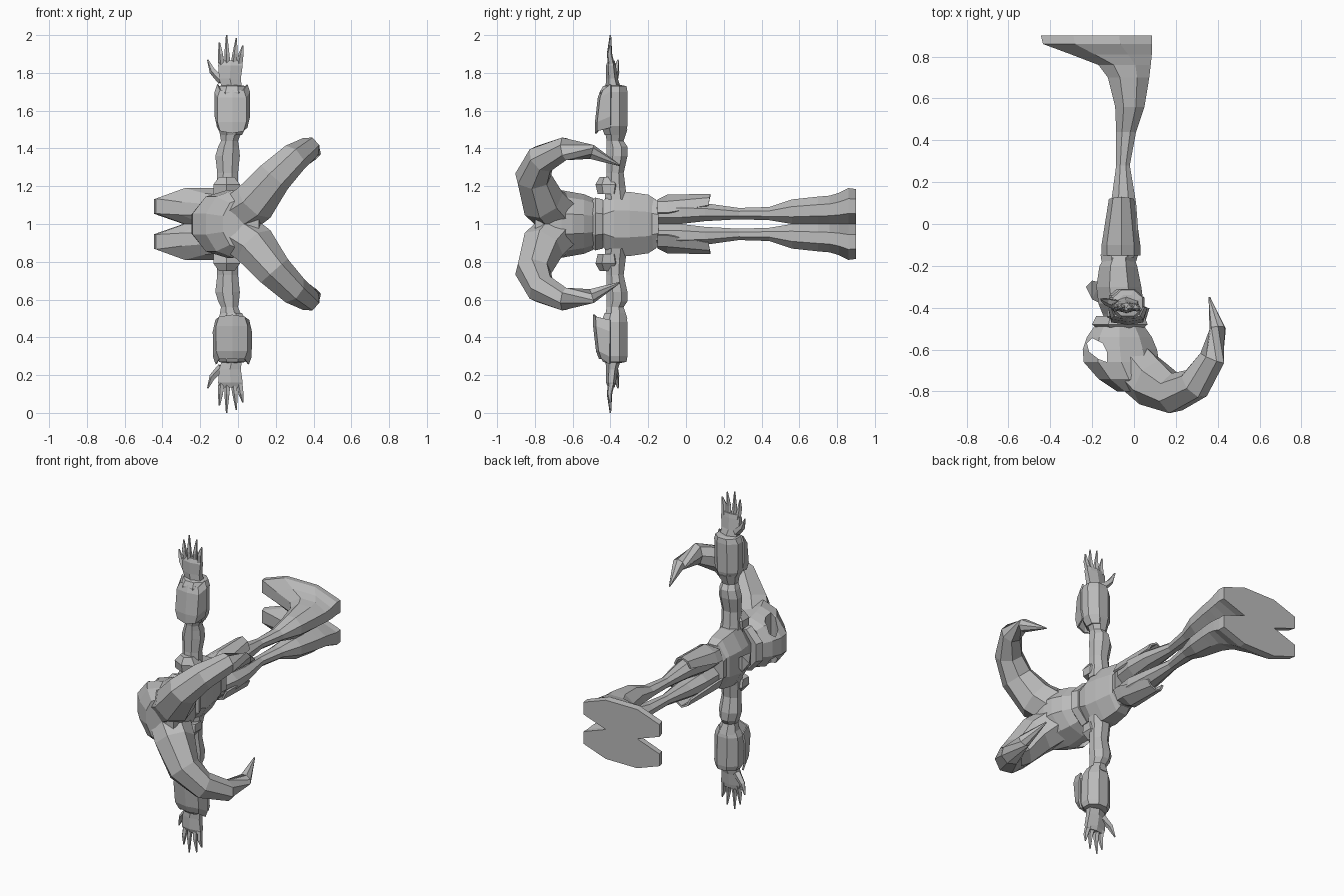
import bpy, bmesh, math
from mathutils import Vector

mat = bpy.data.materials.new("plain grey")
mat.diffuse_color = (0.5, 0.5, 0.5, 1)


def finish(name, bm, mirror=True):
    """Optionally mirror the mesh over z = 1, then make an object."""
    if mirror:
        dup = bmesh.ops.duplicate(bm, geom=bm.verts[:] + bm.edges[:] + bm.faces[:])["geom"]
        for v in dup:
            if isinstance(v, bmesh.types.BMVert):
                v.co.z = 2 - v.co.z
    bmesh.ops.recalc_face_normals(bm, faces=bm.faces)
    me = bpy.data.meshes.new(name)
    bm.to_mesh(me)
    bm.free()
    me.materials.append(mat)
    ob = bpy.data.objects.new(name, me)
    bpy.context.collection.objects.link(ob)
    return ob


def skin(name, rings, mirror=True, closed=True):
    """Bridge equal rings of points, capping both ends when closed."""
    bm = bmesh.new()
    vs = [[bm.verts.new(p) for p in r] for r in rings]
    n = len(rings[0])
    for a, b in zip(vs, vs[1:]):
        for i in range(n if closed else n - 1):
            j = (i + 1) % n
            bm.faces.new((a[i], a[j], b[j], b[i]))
    if closed:
        bm.faces.new(vs[0])
        bm.faces.new(vs[-1])
    return finish(name, bm, mirror)


def loft(name, axis, sections, n=8, mirror=True):
    """Sections are (position, x0, x1, other0, other1) along y or z."""
    rings = []
    k = math.cos(math.pi / n)
    for t, x0, x1, w0, w1 in sections:
        ring = []
        for i in range(n):
            a = 2 * math.pi * (i + 0.5) / n
            x = (x0 + x1) / 2 + (x1 - x0) / 2 * math.cos(a) / k
            w = (w0 + w1) / 2 + (w1 - w0) / 2 * math.sin(a) / k
            ring.append((x, t, w) if axis == "y" else (x, w, t))
        rings.append(ring)
    return skin(name, rings, mirror)


def tube(name, pts, n=6):
    """Tapered tube through (x, y, z, radius) points."""
    ps = [Vector(p[:3]) for p in pts]
    rings = []
    for i, p in enumerate(ps):
        t = (ps[min(i + 1, len(ps) - 1)] - ps[max(i - 1, 0)]).normalized()
        u = t.cross(Vector((0.3, 1, -0.5)) if n > 5 else Vector((0, 1, 0))).normalized()
        v = t.cross(u)
        rings.append([p + pts[i][3] * (u * math.cos(a) + v * math.sin(a))
                      for a in (2 * math.pi * j / n for j in range(n))])
    return skin(name, rings)


# Legs with long flat-soled feet
loft("leg", "y", [
    (-0.16, -0.13, 0.00, 1.00, 1.12), (-0.03, -0.13, 0.02, 1.00, 1.12),
    (0.10, -0.11, 0.01, 1.015, 1.11), (0.28, -0.085, -0.02, 1.025, 1.085),
    (0.44, -0.085, 0.01, 1.02, 1.09), (0.56, -0.09, 0.05, 1.0, 1.13),
    (0.70, -0.125, 0.073, 1.0, 1.145), (0.76, -0.17, 0.08, 1.0, 1.15),
    (0.81, -0.30, 0.085, 1.0, 1.165), (0.86, -0.435, 0.087, 1.0, 1.19),
    (0.90, -0.445, 0.085, 1.0, 1.185)])

# Torso, belt and neck
loft("torso", "y", [
    (-0.16, -0.14, 0.00, 0.87, 1.13), (-0.20, -0.165, 0.015, 0.845, 1.155),
    (-0.30, -0.18, 0.035, 0.83, 1.17), (-0.38, -0.17, 0.045, 0.83, 1.17),
    (-0.43, -0.15, 0.04, 0.87, 1.13), (-0.50, -0.12, 0.02, 0.91, 1.09)], mirror=False)
loft("belt", "y", [(-0.18, -0.155, 0.01, 0.865, 1.135),
                   (-0.145, -0.16, 0.02, 0.88, 1.12)], mirror=False)
loft("collar", "y", [(-0.51, -0.16, 0.03, 0.89, 1.11), (-0.48, -0.20, 0.065, 0.86, 1.14),
                     (-0.44, -0.18, 0.05, 0.87, 1.13)], mirror=False)

# Curved hip plates
plate = skin("hip_plate", [
    [(-0.155, y0, 1.06), (-0.13, y0, 1.12), (-0.06, y0, z), (0.0, y0, 1.12), (0.03, y0, 1.06)]
    for y0, z in [(-0.15, 1.13), (-0.10, 1.155)]] + [
    [(-0.12, 0.12, 1.10), (-0.10, 0.125, 1.14), (-0.06, 0.13, 1.16),
     (-0.02, 0.125, 1.14), (0.0, 0.12, 1.10)]], closed=False)
plate.modifiers.new("thickness", "SOLIDIFY").thickness = 0.012

# Chest tie: small wedge-shaped knot
tie = bmesh.new()
for v in [(-0.16, -0.28, 1.02), (-0.20, -0.27, 1.05), (-0.23, -0.30, 1.0), (-0.20, -0.36, 1.04),
          (-0.16, -0.38, 1.0), (-0.16, -0.28, 0.98), (-0.20, -0.27, 0.95), (-0.20, -0.36, 0.96)]:
    tie.verts.new(v)
bmesh.ops.convex_hull(tie, input=tie.verts)
finish("chest_tie", tie, False)

# Head with eye openings cut through it
head = loft("head", "y", [
    (-0.49, -0.19, 0.05, 0.87, 1.13), (-0.54, -0.225, 0.085, 0.85, 1.15),
    (-0.60, -0.245, 0.11, 0.84, 1.16), (-0.66, -0.24, 0.12, 0.83, 1.17),
    (-0.74, -0.17, 0.12, 0.83, 1.17), (-0.80, -0.08, 0.11, 0.87, 1.13)], n=10, mirror=False)
eye = [(-0.225, -0.57), (-0.20, -0.545), (-0.15, -0.57), (-0.13, -0.61),
       (-0.13, -0.66), (-0.17, -0.645), (-0.215, -0.61)]
cutter = skin("eye_cutter", [[(x, y, z) for x, y in eye] for z in (0.7, 1.3)], False)
cutter.hide_render = True
cutter.hide_viewport = True
cut = head.modifiers.new("eyes", "BOOLEAN")
cut.object = cutter
cut.operation = "DIFFERENCE"
cut.solver = "EXACT"

# Big curved horns
tube("horn", [(0.0, -0.68, 1.05, 0.12), (0.09, -0.76, 1.12, 0.12), (0.19, -0.81, 1.25, 0.098),
              (0.29, -0.765, 1.345, 0.082), (0.375, -0.64, 1.40, 0.063),
              (0.40, -0.50, 1.38, 0.040), (0.36, -0.35, 1.31, 0.004)], n=7)

# Arms reaching sideways
loft("arm", "z", [
    (1.13, -0.12, 0.01, -0.43, -0.31), (1.19, -0.115, 0.0, -0.43, -0.32),
    (1.27, -0.11, 0.0, -0.42, -0.33), (1.36, -0.12, 0.01, -0.42, -0.31),
    (1.41, -0.105, 0.005, -0.42, -0.31), (1.44, -0.09, 0.0, -0.42, -0.33),
    (1.50, -0.10, 0.025, -0.43, -0.31)])
loft("shoulder_pad", "z", [
    (1.16, -0.13, 0.01, -0.46, -0.36), (1.21, -0.13, 0.01, -0.47, -0.35),
    (1.25, -0.10, -0.02, -0.45, -0.37)], n=6)
loft("forearm_guard", "z", [
    (1.47, -0.09, 0.02, -0.43, -0.32), (1.52, -0.115, 0.045, -0.45, -0.31),
    (1.70, -0.115, 0.05, -0.455, -0.31), (1.73, -0.10, 0.04, -0.44, -0.315),
    (1.735, -0.08, 0.015, -0.42, -0.34)])

# Flared plate over each forearm
guard = skin("forearm_plate", [
    [(-0.11 + d, -0.40, z + 0.03), (-0.095 + d, y, z + k), (-0.03, y - 0.012, z),
     (0.03 - d, y, z + k), (0.05 - d, -0.40, z + 0.03)]
    for z, y, d, k in [(1.48, -0.47, 0, 0.012), (1.54, -0.47, -0.014, 0),
                       (1.67, -0.455, -0.014, 0), (1.71, -0.44, 0, 0)]], closed=False)
guard.modifiers.new("thickness", "SOLIDIFY").thickness = 0.01

# Hands, fingers and thumbs
loft("hand", "z", [
    (1.72, -0.085, 0.02, -0.42, -0.35), (1.77, -0.10, 0.015, -0.42, -0.365),
    (1.84, -0.105, 0.025, -0.42, -0.375), (1.865, -0.095, 0.02, -0.41, -0.38)], n=6)
for bx, tx, tz in [(-0.086, -0.098, 1.96), (-0.055, -0.06, 2.0),
                   (-0.022, -0.008, 1.985), (0.008, 0.027, 1.945)]:
    tube("finger", [(bx, -0.395, 1.84, 0.018), ((bx + tx) / 2, -0.405, 1.90, 0.015),
                    (tx, -0.40, tz, 0.004)], n=5)
tube("thumb", [(-0.085, -0.385, 1.76, 0.025), (-0.135, -0.37, 1.81, 0.018),
               (-0.16, -0.36, 1.87, 0.004)], n=5)
